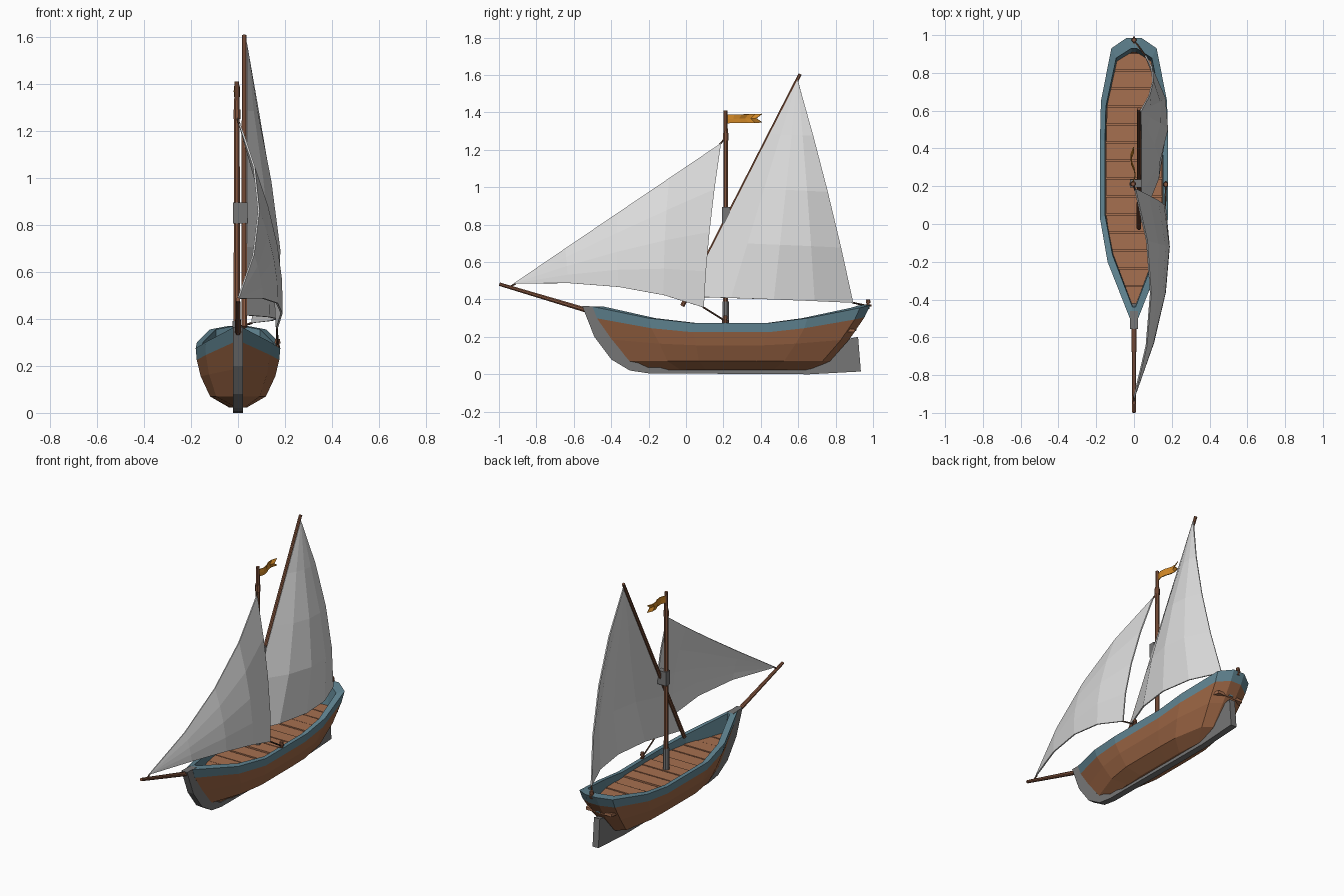
import bpy, bmesh, math, random
from mathutils import Vector

if "Cube" in bpy.data.objects:
    bpy.data.objects.remove(bpy.data.objects["Cube"])

random.seed(4)


def material(name, rgb):
    m = bpy.data.materials.new(name)
    m.diffuse_color = (*rgb, 1)
    m.use_nodes = True
    m.node_tree.nodes["Principled BSDF"].inputs["Base Color"].default_value = m.diffuse_color
    return m


HULL = material("hull brown", (0.34, 0.135, 0.06))
DECK = material("deck brown", (0.38, 0.16, 0.08))
SPAR = material("spar brown", (0.24, 0.095, 0.05))
BLUE = material("blue trim", (0.12, 0.235, 0.29))
GREY = material("keel grey", (0.18, 0.18, 0.18))
SAIL = material("sail white", (0.72, 0.72, 0.72))
ROPE = material("rope brown", (0.1, 0.05, 0.03))
GOLD = material("flag orange", (0.65, 0.25, 0.02))


def make(name, verts, faces, *mats):
    me = bpy.data.meshes.new(name)
    me.from_pydata([tuple(v) for v in verts], [], faces)
    bm = bmesh.new()
    bm.from_mesh(me)
    bmesh.ops.remove_doubles(bm, verts=bm.verts, dist=1e-5)
    bmesh.ops.recalc_face_normals(bm, faces=bm.faces)
    bm.to_mesh(me)
    bm.free()
    ob = bpy.data.objects.new(name, me)
    bpy.context.collection.objects.link(ob)
    for m in mats:
        me.materials.append(m)
    return ob


def rod(name, a, b, r1, r2, mat, sides=8):
    a, b = Vector(a), Vector(b)
    q = (b - a).to_track_quat('Z', 'Y')
    verts = []
    for p, r in ((a, r1), (b, r2)):
        for i in range(sides):
            t = math.tau * (i + 0.5) / sides
            verts.append(p + q @ Vector((r * math.cos(t), r * math.sin(t), 0)))
    faces = [(i, (i + 1) % sides, (i + 1) % sides + sides, i + sides) for i in range(sides)]
    faces += [tuple(range(sides)), tuple(range(sides, 2 * sides))]
    return make(name, verts, faces, mat)


def box(name, c, s, mat):
    return rod_box(name, [(c[0] - s[0] / 2, c[0] + s[0] / 2)] * 2,
                   c[1] - s[1] / 2, c[1] + s[1] / 2, c[2] - s[2] / 2, c[2] + s[2] / 2, mat)


def rod_box(name, xs, y0, y1, z0, z1, mat):
    # box whose width may differ between its front and back
    v = [(x, y, z) for z in (z0, z1) for x, y in
         ((xs[0][0], y0), (xs[0][1], y0), (xs[1][1], y1), (xs[1][0], y1))]
    f = [(0, 1, 2, 3), (4, 5, 6, 7)] + [(i, (i + 1) % 4, (i + 1) % 4 + 4, i + 4) for i in range(4)]
    return make(name, v, f, mat)


# hull: rings from the deck edge over the gunwale and down to the bottom
STATIONS = [(-0.50, 0.022, 0.362), (-0.20, 0.14, 0.30), (0.03, 0.18, 0.275), (0.45, 0.18, 0.275),
            (0.65, 0.175, 0.30), (0.93, 0.12, 0.355), (0.985, 0.04, 0.37)]
RINGS = [  # bow y, stern y, width scale, width inset, height rule
    (-0.43, 0.91, 1, 0.030, lambda z: 0.232),
    (-0.44, 0.93, 1, 0.026, lambda z: z),
    (-0.50, 0.985, 1, 0, lambda z: z),
    (-0.475, 0.955, 0.975, 0, lambda z: z - 0.05 - 0.15 * (z - 0.275)),
    (-0.40, 0.875, 0.88, 0, lambda z: 0.155 + 0.35 * (z - 0.275)),
    (-0.32, 0.77, 0.66, 0, lambda z: 0.07),
    (-0.20, 0.66, 0.20, 0, lambda z: 0.022)]
verts, faces = [], []
n = 2 * len(STATIONS)
for y0, y1, k, inset, h in RINGS:
    half = [(max(w * k - inset, 0.008), y0 + (y + 0.5) / 1.485 * (y1 - y0), h(z)) for y, w, z in STATIONS]
    verts += half + [(-x, y, z) for x, y, z in reversed(half)]
for r in range(len(RINGS) - 1):
    faces += [(r * n + i, r * n + (i + 1) % n, (r + 1) * n + (i + 1) % n, (r + 1) * n + i) for i in range(n)]
blue_count = 3 * n
faces += [tuple(range(n)), tuple(range((len(RINGS) - 1) * n, len(RINGS) * n))]
hull = make("hull", verts, faces, HULL, BLUE, DECK)
for i, p in enumerate(hull.data.polygons):
    p.material_index = 1 if i < blue_count else (2 if i == len(faces) - 2 else 0)


# deck planks laid across the boat
def deck_half(y):
    for (ya, wa, _), (yb, wb, _) in zip(STATIONS, STATIONS[1:]):
        if ya <= y <= yb:
            return max(wa + (wb - wa) * (y - ya) / (yb - ya) - 0.033, 0.012)
    return 0.012


for i in range(14):
    y0 = -0.42 + i * 0.095
    y1 = min(y0 + 0.088, 0.905)
    a, b = deck_half(y0), deck_half(y1)
    rod_box("deck_plank", [(-a, a), (-b, b)], y0, y1, 0.225, 0.242 + random.uniform(0, 0.012), DECK)

# keel, stem and rudder as one extruded profile
KEEL = [(-0.555, 0.365), (-0.49, 0.2), (-0.4, 0.08), (-0.3, 0.02), (-0.2, 0.005), (0.66, 0),
        (0.935, 0.015), (0.92, 0.2), (0.87, 0.19), (0.76, 0.08), (0.66, 0.035), (-0.2, 0.035),
        (-0.32, 0.09), (-0.4, 0.2), (-0.45, 0.3), (-0.46, 0.362)]
m = len(KEEL)
make("keel", [(s * 0.021, y, z) for s in (-1, 1) for y, z in KEEL],
     [tuple(range(m)), tuple(range(m, 2 * m))] +
     [(i, (i + 1) % m, (i + 1) % m + m, i + m) for i in range(m)], GREY)

# spars and their fittings
rod("mast", (-0.005, 0.212, 0.23), (-0.005, 0.212, 1.30), 0.015, 0.013, SPAR)
rod("mast_top", (-0.005, 0.212, 1.24), (-0.005, 0.212, 1.41), 0.013, 0.011, SPAR)
rod("mast_collar", (-0.005, 0.212, 1.25), (-0.005, 0.212, 1.29), 0.016, 0.016, SPAR)
rod("mast_foot", (-0.005, 0.212, 0.23), (-0.005, 0.212, 0.39), 0.02, 0.019, GREY)
rod("yard", (0.026, -0.02, 0.365), (0.026, 0.61, 1.605), 0.013, 0.010, SPAR)
box("yard_lashing", (0.01, 0.214, 0.85), (0.062, 0.042, 0.09), GREY)
rod("bowsprit", (0, -0.44, 0.315), (0, -0.998, 0.482), 0.015, 0.010, SPAR)


# sails: curved triangles, with the facets fanning out from the first corner
def sail(name, p, q, r, mid_pq, mid_qr, mid_rp, puff, rows=4, cols=4):
    p, q, r, pq, qr, rp = map(Vector, (p, q, r, mid_pq, mid_qr, mid_rp))
    cpq, cqr, crp = 2 * pq - (p + q) / 2, 2 * qr - (q + r) / 2, 2 * rp - (r + p) / 2
    vs, fs = [], []
    for i in range(rows + 1):
        for j in range(cols + 1):
            t, s = i / rows, j / cols
            u, v, w = 1 - t, t * (1 - s), t * s
            pt = u*u*p + v*v*q + w*w*r + 2*u*v*cpq + 2*v*w*cqr + 2*w*u*crp
            vs.append(pt + Vector((puff * u * v * w, 0, 0)))
    c = cols + 1
    for i in range(rows):
        for j in range(cols):
            k = i * c + j
            fs.append((0, k + c, k + c + 1) if i == 0 else (k, k + c, k + c + 1, k + 1))
    ob = make(name, [v for v in vs], fs, SAIL)
    mod = ob.modifiers.new("thickness", 'SOLIDIFY')
    mod.thickness = 0.008
    mod.offset = 0


sail("main_sail", (0.034, 0.597, 1.575), (0.034, 0.005, 0.415), (0.06, 0.893, 0.382),
     (0.036, 0.301, 0.995), (0.165, 0.47, 0.40), (0.10, 0.757, 0.975), 1.3)
sail("jib_sail", (0, -0.92, 0.485), (0.005, 0.187, 1.235), (0.165, 0.095, 0.357),
     (0.088, -0.367, 0.86), (0.125, 0.125, 0.76), (0.165, -0.36, 0.467), 0.4)

# ropes
for a, b in (((0.06, 0.89, 0.383), (0, 0.972, 0.365)),
             ((0.165, 0.09, 0.36), (0.168, 0.205, 0.288)),
             ((0.005, 0.18, 1.23), (-0.005, 0.212, 1.265)),
             ((0, -0.91, 0.485), (0, -0.945, 0.466))):
    rod("rope", a, b, 0.005, 0.005, ROPE, 5)

# mooring posts at the stern and the right rail
for x, y, z in ((0, 0.974, 0.35), (0.168, 0.21, 0.265)):
    rod("post", (x, y, z), (x, y, z + 0.04), 0.009, 0.009, SPAR)
    rod("post_knob", (x, y, z + 0.03), (x, y, z + 0.05), 0.014, 0.011, SPAR)
    rod("post_bar", (x, y - 0.018, z + 0.018), (x, y + 0.018, z + 0.018), 0.006, 0.006, SPAR, 6)

# waving swallowtail flag
verts, faces = [], []
for i in range(6):
    t = i / 5
    for k in range(3):
        length = 0.155 if k == 1 else 0.185
        verts.append((-0.005 + 0.012 * math.sin(t * 6.5), 0.222 + t * length,
                      1.342 + 0.023 * k + 0.004 * t))
for i in range(5):
    for k in range(2):
        a = i * 3 + k
        faces.append((a, a + 1, a + 4, a + 3))
flag = make("flag", verts, faces, GOLD)
mod = flag.modifiers.new("thickness", 'SOLIDIFY')
mod.thickness = 0.005
mod.offset = 0
